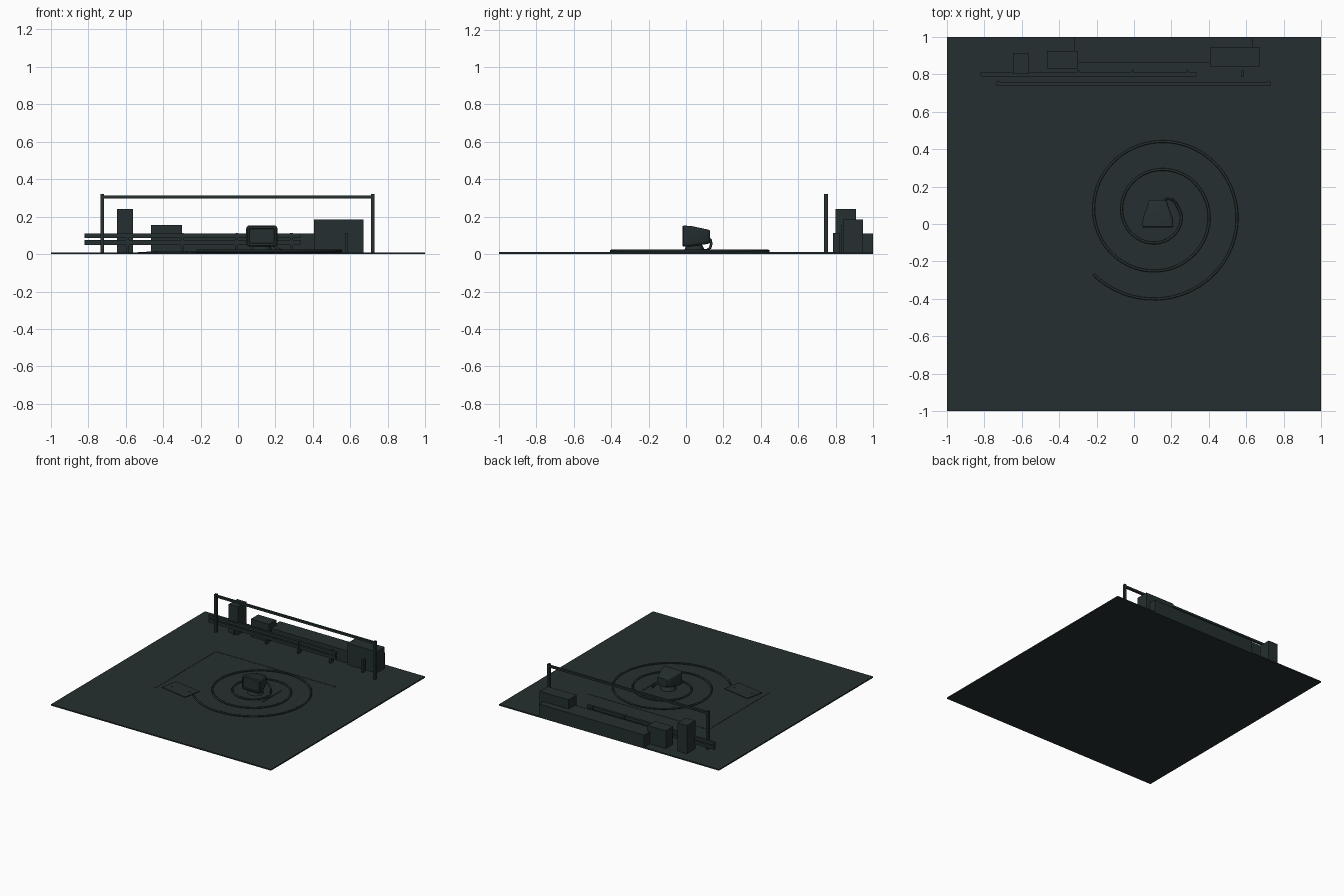
import bpy, bmesh, math
from mathutils import Matrix, Vector

cube = bpy.data.objects.get("Cube")
if cube:
    bpy.data.objects.remove(cube, do_unlink=True)

# One dark slate colour throughout
slate = bpy.data.materials.new("dark_slate")
slate.use_nodes = True
COLOUR = (0.018, 0.028, 0.029, 1)
slate.diffuse_color = COLOUR
slate.node_tree.nodes["Principled BSDF"].inputs["Base Color"].default_value = COLOUR


def add_object(name, data):
    obj = bpy.data.objects.new(name, data)
    data.materials.append(slate)
    bpy.context.collection.objects.link(obj)
    return obj


def from_bmesh(name, bm):
    bmesh.ops.recalc_face_normals(bm, faces=bm.faces)
    mesh = bpy.data.meshes.new(name)
    bm.to_mesh(mesh)
    bm.free()
    return add_object(name, mesh)


def box(name, x, y, z, turn=0):
    """Box from (min, max) spans on each axis, turned about its centre."""
    bm = bmesh.new()
    bmesh.ops.create_cube(bm, size=1)
    spans = (x, y, z)
    bmesh.ops.scale(bm, vec=[b - a for a, b in spans], verts=bm.verts)
    obj = from_bmesh(name, bm)
    obj.location = [(a + b) / 2 for a, b in spans]
    obj.rotation_euler.z = math.radians(turn)
    return obj


GROUND = 0.01
box("ground", (-1, 1), (-1, 1), (0, GROUND))

# Buildings along the back edge
box("tower", (-0.645, -0.56), (0.80, 0.91), (GROUND, 0.24))
box("small_shed", (-0.465, -0.30), (0.83, 0.925), (GROUND, 0.155))
box("long_wall", (-0.32, 0.635), (0.86, 1.0), (GROUND, 0.11))
box("large_shed", (0.405, 0.67), (0.84, 0.945), (GROUND, 0.185))

# Two-rail fence with one detached post
for name, low in (("lower_rail", 0.05), ("upper_rail", 0.085)):
    box(name, (-0.82, 0.335), (0.787, 0.808), (low, low + 0.025))
for i in range(5):
    x = -0.59 + i * 0.292
    box("fence_post", (x - 0.007, x + 0.007), (0.785, 0.82), (GROUND, 0.112))

# Tall gate frame
for x in (-0.725, 0.72):
    box("gate_post", (x - 0.009, x + 0.009), (0.738, 0.76), (GROUND, 0.322))
box("gate_beam", (-0.725, 0.72), (0.741, 0.759), (0.297, 0.314))

# Thin floor markings and the turned floor panel
box("back_floor_line", (-0.53, 0.56), (0.465, 0.473), (GROUND, 0.012))
box("side_floor_line", (-0.534, -0.526), (-0.32, 0.473), (GROUND, 0.012))
box("floor_strip", (0.26, 0.27), (-0.06, 0.18), (GROUND, 0.014))
box("floor_panel", (-0.478, -0.233), (-0.309, -0.161), (GROUND, 0.015), -11)
for x in (-0.435, -0.275):
    box("panel_stud", (x - 0.005, x + 0.005), (-0.24, -0.23), (GROUND, 0.017))

# Cable spiralling in to the monitor, then rising to its back
SPIRAL_CENTRE = Vector((0.13, 0.0575, 0.017))
path = []
for i in range(170):
    turn = -0.13 + i * 2.38 / 169
    angle = (turn - 0.25) * math.tau
    radius = 0.4575 - 0.15 * turn
    path.append(SPIRAL_CENTRE + Vector((math.cos(angle), math.sin(angle), 0)) * radius)
path += [Vector(p) for p in ((0.222, 0.115, 0.022), (0.205, 0.13, 0.035),
                             (0.185, 0.135, 0.055), (0.165, 0.132, 0.075),
                             (0.15, 0.12, 0.085))]
curve = bpy.data.curves.new("cable", "CURVE")
curve.dimensions = "3D"
curve.bevel_depth = 0.007
curve.bevel_resolution = 2
curve.use_fill_caps = True
spline = curve.splines.new("POLY")
spline.points.add(len(path) - 1)
for point, place in zip(spline.points, path):
    point.co = (*place, 1)
add_object("cable", curve)


def rounded_ring(bm, y, half, low, high, corner, steps=4):
    """Rounded rectangle of vertices facing along y."""
    ring = []
    mid, tall = (low + high) / 2, (high - low) / 2
    for quarter, (sx, sz) in enumerate(((1, 1), (-1, 1), (-1, -1), (1, -1))):
        for s in range(steps + 1):
            a = (quarter + s / steps) * math.pi / 2
            ring.append(bm.verts.new((
                MONITOR_X + sx * (half - corner) + corner * math.cos(a), y,
                mid + sz * (tall - corner) + corner * math.sin(a))))
    return ring


# Tapered tube monitor, lofted from front to back with a recessed screen
MONITOR_X = 0.127
bm = bmesh.new()
sections = ((-0.02, 0.077, 0.047, 0.147), (-0.013, 0.083, 0.04, 0.153),
            (0.03, 0.08, 0.042, 0.15), (0.10, 0.055, 0.052, 0.135),
            (0.122, 0.048, 0.056, 0.13), (0.128, 0.042, 0.06, 0.125))
rings = [rounded_ring(bm, *s, 0.016) for s in sections]
for a, b in zip(rings, rings[1:]):
    for i in range(len(a)):
        j = (i + 1) % len(a)
        bm.faces.new((a[i], a[j], b[j], b[i]))
screen = bm.faces.new(rings[0])
bm.faces.new(rings[-1])
bmesh.ops.recalc_face_normals(bm, faces=bm.faces)
bmesh.ops.inset_region(bm, faces=[screen], thickness=0.009)
bmesh.ops.inset_region(bm, faces=[screen], thickness=0.003, depth=-0.006)
monitor = from_bmesh("monitor", bm)

# Monitor foot
bm = bmesh.new()
bmesh.ops.create_cone(bm, cap_ends=True, segments=24, radius1=0.06, radius2=0.042,
                      depth=0.04, matrix=Matrix.Translation((MONITOR_X, 0.045, 0.03)))
foot = from_bmesh("monitor_foot", bm)

# Smooth the rounded parts
bpy.ops.object.select_all(action="DESELECT")
for obj in (monitor, foot):
    obj.select_set(True)
bpy.context.view_layer.objects.active = monitor
bpy.ops.object.shade_smooth_by_angle(angle=math.radians(35))
